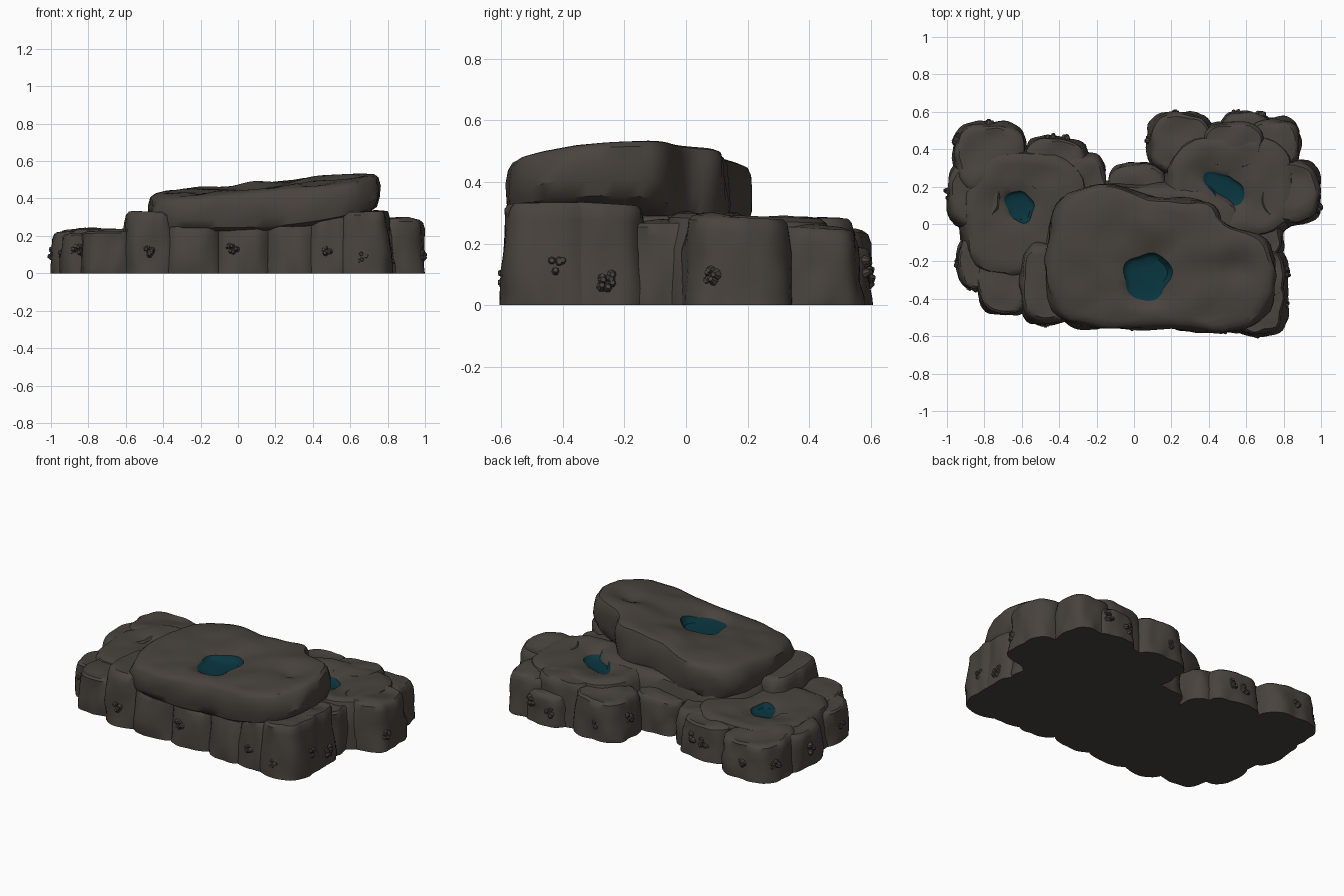
import bpy
import bmesh
import math
import random
from mathutils import Vector, noise

if "Cube" in bpy.data.objects:
    bpy.data.objects.remove(bpy.data.objects["Cube"])
random.seed(4)
SEGMENTS = 56


def material(name, colour):
    mat = bpy.data.materials.new(name)
    mat.use_nodes = True
    mat.diffuse_color = colour
    shader = mat.node_tree.nodes["Principled BSDF"]
    shader.inputs["Base Color"].default_value = colour
    shader.inputs["Roughness"].default_value = 0.9
    return mat


stone = material("dark stone", (0.066, 0.056, 0.047, 1))
water = material("teal water", (0.003, 0.036, 0.05, 1))


def finish(name, bm):
    bmesh.ops.recalc_face_normals(bm, faces=bm.faces)
    mesh = bpy.data.meshes.new(name)
    bm.to_mesh(mesh)
    bm.free()
    mesh.materials.append(stone)
    mesh.materials.append(water)
    obj = bpy.data.objects.new(name, mesh)
    bpy.context.collection.objects.link(obj)
    bpy.ops.object.select_all(action="DESELECT")
    obj.select_set(True)
    bpy.context.view_layer.objects.active = obj
    bpy.ops.object.shade_smooth_by_angle(angle=math.radians(38))


def boxy_point(x, y, rx, ry, a, power=3):
    c, s = math.cos(a), math.sin(a)
    r = (abs(c) ** power + abs(s) ** power) ** (-1 / power)
    return Vector((x + rx * r * c, y + ry * r * s))


def boxy_outline(x, y, rx, ry):
    return [boxy_point(x, y, rx, ry, math.tau * i / SEGMENTS) for i in range(SEGMENTS)]


def smooth_outline(corners):
    # Closed Catmull-Rom curve through the corners
    points, n, steps = [], len(corners), 5
    p = [Vector(c) for c in corners]
    for i in range(n):
        a, b, c, d = p[i - 1], p[i], p[(i + 1) % n], p[(i + 2) % n]
        for k in range(steps):
            t = k / steps
            points.append(0.5 * (2 * b + (c - a) * t + (2 * a - 5 * b + 4 * c - d) * t ** 2
                                 + (3 * b - a - 3 * c + d) * t ** 3))
    return points


# Scale and relative height up the side of a rock
STANDING = [(1, 0), (1, 0.12), (0.98, 0.35), (0.95, 0.6), (0.92, 0.83), (0.88, 0.95), (0.8, 1)]
SLAB = [(0.88, 0), (0.97, 0.1), (1, 0.35), (1, 0.65), (0.98, 0.88), (0.945, 0.97), (0.88, 1)]


def rough(x, y, z, size):
    return noise.noise(Vector((x, y, z)) * size)


def rock(name, outline, top, base=lambda x, y: 0, profile=STANDING, pool=None):
    """Stacked rings up the side, across the top and, if given, into a pool."""
    bm = bmesh.new()
    centre = sum(outline, Vector((0, 0))) / len(outline)
    rings = []
    for scale, level in profile:
        ring = []
        for p in outline:
            height = level * 0.25
            lump = 0.018 * rough(p.x, p.y, height, 7) + 0.012 * rough(p.x, p.y, height, 14)
            q = centre + (p - centre) * scale
            q += (p - centre).normalized() * lump
            low, high = base(q.x, q.y), top(q.x, q.y)
            z = low + (high - low) * level
            ring.append((q.x, q.y, z))
        rings.append(ring)
    edge = [Vector(v[:2]) for v in rings[-1]]
    if pool:
        px, py, rx, ry, turn, depth, dip = pool
        middle = Vector((px, py))
        rim = []
        for p in edge:
            a = math.atan2(p.y - py, p.x - px)
            b = a - turn
            r = 1 / math.hypot(math.cos(b) / rx, math.sin(b) / ry)
            r *= 1 + 0.06 * math.sin(3 * a) + 0.05 * math.sin(5 * a + 1)
            rim.append(middle + Vector((math.cos(a), math.sin(a))) * r)
    else:
        middle, dip, rim = centre, 0, [centre + (p - centre) * 0.1 for p in edge]

    # Rough top, dipping toward the middle
    for k in range(1, 8):
        t = k / 7
        ring = []
        for p, q in zip(edge, rim):
            v = p.lerp(q, t)
            z = top(v.x, v.y) + 0.022 * rough(v.x, v.y, 0, 6) * min(1, 3 * t)
            ring.append((v.x, v.y, z - dip * t ** 3))
        rings.append(ring)

    # Basin wall and floor
    wet_from = len(rings) - 1
    if pool:
        floor = top(px, py) - dip - depth
        for scale, drop in ((0.93, 0.5), (0.8, 0.9), (0.4, 1)):
            ring = []
            for q, v in zip(rim, rings[wet_from]):
                w = middle + (q - middle) * scale
                ring.append((w.x, w.y, v[2] + (floor - v[2]) * drop))
            rings.append(ring)

    verts = [[bm.verts.new(v) for v in ring] for ring in rings]
    count = len(outline)
    for k in range(len(verts) - 1):
        for i in range(count):
            j = (i + 1) % count
            face = bm.faces.new((verts[k][i], verts[k][j], verts[k + 1][j], verts[k + 1][i]))
            face.material_index = int(bool(pool) and k >= wet_from)
    bm.faces.new(verts[0][::-1])
    cap = bm.faces.new(verts[-1])
    cap.material_index = int(bool(pool))
    finish(name, bm)


def level_top(height, x=0, y=0, slope_x=0.0, slope_y=0.0):
    return lambda u, v: height + slope_x * (u - x) + slope_y * (v - y)


# Ground level rocks: name, x, y, half width, half depth, height
ground_rocks = [
    ("left_back_rock", -0.77, 0.35, 0.2, 0.2, 0.225),
    ("left_inner_back_rock", -0.42, 0.3, 0.18, 0.17, 0.22),
    ("left_inner_edge_rock", -0.27, 0.21, 0.12, 0.17, 0.22),
    ("left_side_rock", -0.85, 0.16, 0.15, 0.19, 0.225),
    ("left_front_side_rock", -0.82, -0.2, 0.13, 0.15, 0.21),
    ("left_front_rock", -0.69, -0.31, 0.15, 0.18, 0.22),
    ("left_step_rock", -0.46, -0.31, 0.16, 0.23, 0.32),
    ("front_rock_a", -0.24, -0.33, 0.18, 0.23, 0.26),
    ("front_rock_b", 0.03, -0.33, 0.18, 0.23, 0.25),
    ("front_rock_c", 0.29, -0.34, 0.17, 0.23, 0.28),
    ("front_rock_d", 0.5, -0.35, 0.16, 0.23, 0.31),
    ("right_front_rock", 0.67, -0.42, 0.15, 0.18, 0.33),
    ("right_shoulder_rock", 0.67, -0.27, 0.15, 0.15, 0.325),
    ("right_gap_rock", 0.65, -0.06, 0.15, 0.16, 0.265),
    ("right_side_rock", 0.83, 0.17, 0.17, 0.18, 0.285),
    ("right_back_corner_rock", 0.75, 0.42, 0.14, 0.15, 0.25),
    ("right_back_rock", 0.53, 0.42, 0.18, 0.13, 0.275),
    ("right_back_foot", 0.6, 0.46, 0.15, 0.14, 0.19),
    ("right_inner_back_rock", 0.25, 0.43, 0.18, 0.17, 0.245),
    ("middle_back_rock", 0.02, 0.2, 0.16, 0.13, 0.21),
]
for name, x, y, rx, ry, height in ground_rocks:
    tilt_x, tilt_y = random.uniform(-0.06, 0.06), random.uniform(-0.06, 0.02)
    rock(name, boxy_outline(x, y, rx, ry), level_top(height, x, y, tilt_x, tilt_y))

# Plateaus with the two lower pools, and the core under the slab
rock("left_plateau", boxy_outline(-0.58, 0.05, 0.36, 0.36), level_top(0.238),
     pool=(-0.61, 0.095, 0.09, 0.07, 2.1, 0.02, 0.02))
rock("right_plateau", boxy_outline(0.52, 0.2, 0.37, 0.3), level_top(0.29, 0.5, 0.2, 0, -0.04),
     pool=(0.49, 0.19, 0.125, 0.065, -0.6, 0.02, 0.025))
rock("core_rock", boxy_outline(0.07, -0.14, 0.58, 0.38), level_top(0.3))

# Tilted upper slab with the large pool
slab_corners = [(-0.475, -0.3), (-0.4, -0.5), (-0.12, -0.56), (0.2, -0.56), (0.5, -0.58),
                (0.7, -0.5), (0.765, -0.28), (0.7, -0.08), (0.49, 0), (0.4, 0.12),
                (0.12, 0.14), (-0.14, 0.21), (-0.35, 0.16), (-0.45, -0.02)]


def slab_top(x, y):
    hollow = 0.04 * math.exp(-((x - 0.56) ** 2 + (y + 0.24) ** 2) / 0.006)
    return 0.477 + 0.09 * x - 0.2 * (y + 0.05) ** 2 - hollow


def slab_base(x, y):
    return 0.225 + 0.2 * max(0, x) ** 2


rock("upper_slab", smooth_outline(slab_corners), slab_top, slab_base, SLAB,
     pool=(0.07, -0.28, 0.132, 0.122, 0.8, 0.025, 0.035))


# Low barnacle clusters on the outer rock sides
def barnacles(name, spot, angle):
    bm = bmesh.new()
    for _ in range(7):
        offset = Vector([random.uniform(-0.022, 0.022) for _ in range(3)])
        new = bmesh.ops.create_cone(bm, cap_ends=True, segments=7, radius1=0.017,
                                    radius2=0.008, depth=0.022)["verts"]
        out = Vector((math.cos(angle), math.sin(angle), random.uniform(-0.2, 0.4)))
        offset -= out * offset.dot(out) * 0.7
        turn = out.to_track_quat("Z", "Y")
        for v in new:
            v.co = turn @ v.co + spot + offset
    finish(name, bm)


sides = {"left_back_rock": (90, 150), "left_inner_back_rock": (70, 100),
         "left_side_rock": (180,), "left_front_side_rock": (180, 250),
         "left_step_rock": (265,), "front_rock_b": (250,), "front_rock_d": (260,),
         "right_front_rock": (270, 0), "right_shoulder_rock": (5,),
         "right_inner_back_rock": (100, 170), "right_back_foot": (60, 110),
         "right_side_rock": (330,)}
for name, x, y, rx, ry, height in ground_rocks:
    for n, degrees in enumerate(sides.get(name, ())):
        a = math.radians(degrees)
        spot = boxy_point(x, y, rx * 0.97, ry * 0.97, a).to_3d()
        spot.z = random.uniform(0.08, 0.13)
        barnacles(f"{name}_barnacles_{n + 1}", spot, a)
